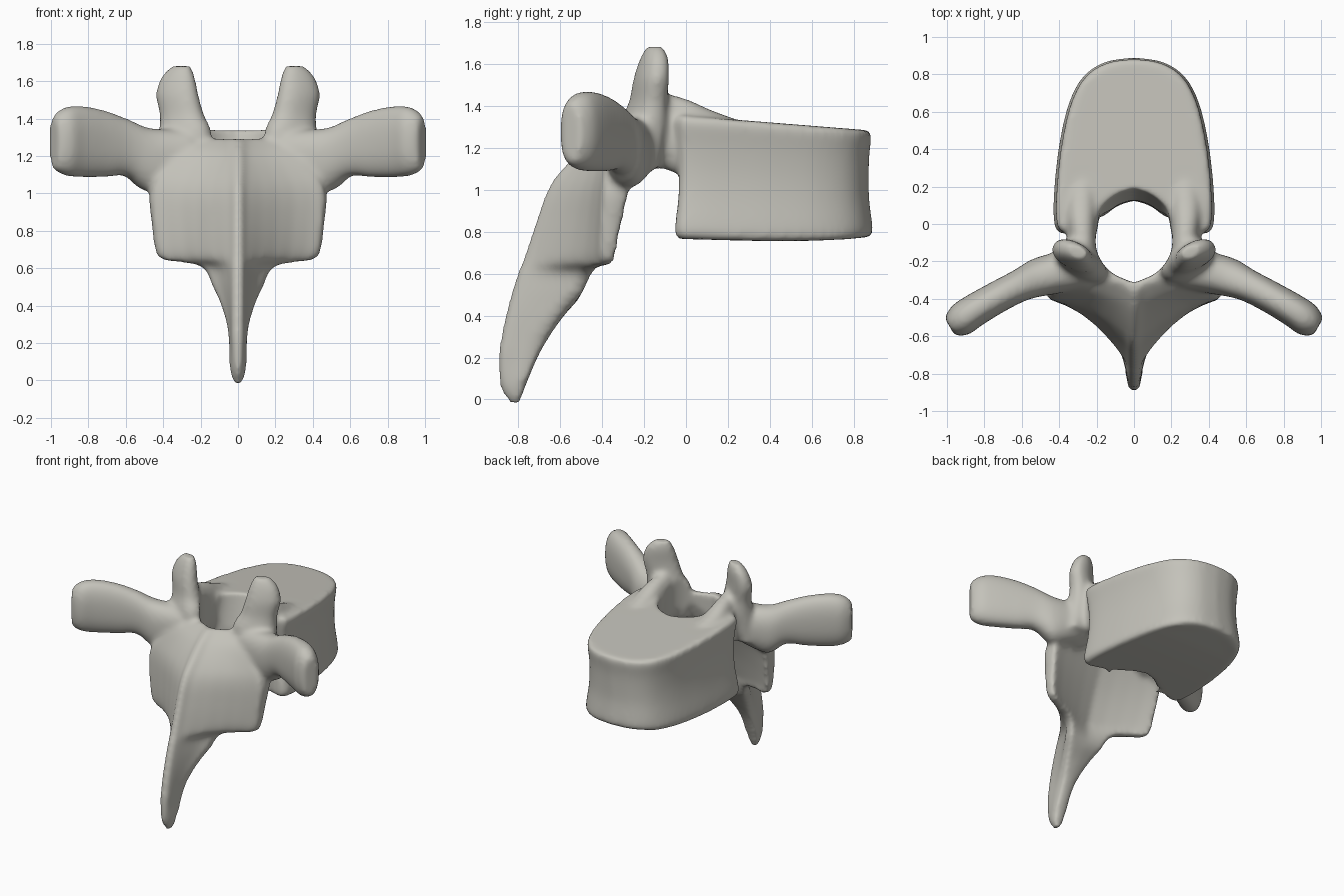
import bpy, bmesh, math
from mathutils import Vector

cube = bpy.data.objects.get("Cube")
if cube:
    bpy.data.objects.remove(cube, do_unlink=True)


def dense(rows, n=6):
    """Smoothly resample rows of numbers."""
    out = []
    for i in range(len(rows) - 1):
        a, b = rows[i], rows[i + 1]
        p = rows[max(i - 1, 0)]
        q = rows[min(i + 2, len(rows) - 1)]
        for k in range(n):
            t = k / n
            out.append([0.5 * (2 * v1 + (v2 - v0) * t + (2 * v0 - 5 * v1 + 4 * v2 - v3) * t * t
                               + (3 * v1 - v0 - 3 * v2 + v3) * t ** 3)
                        for v0, v1, v2, v3 in zip(p, a, b, q)])
    return out + [list(rows[-1])]


def loft(name, rings):
    bm = bmesh.new()
    loops = [[bm.verts.new(p) for p in ring] for ring in rings]
    n = len(loops[0])
    for lo, hi in zip(loops, loops[1:]):
        for i in range(n):
            j = (i + 1) % n
            bm.faces.new((lo[i], lo[j], hi[j], hi[i]))
    bm.faces.new(loops[0][::-1])
    bm.faces.new(loops[-1])
    bmesh.ops.triangulate(bm, faces=[f for f in bm.faces if len(f.verts) > 4])
    bmesh.ops.recalc_face_normals(bm, faces=bm.faces)
    mesh = bpy.data.meshes.new(name)
    bm.to_mesh(mesh)
    bm.free()
    obj = bpy.data.objects.new(name, mesh)
    bpy.context.collection.objects.link(obj)
    return obj


def tube(name, rows, u, v, side, n=28, power=0.85):
    """Rounded tube; each row is centre x, y, z and two half sizes along u and v."""
    u, v = Vector(u), Vector(v)
    rings = []
    for x, y, z, hu, hv in dense(rows):
        ring = []
        for k in range(n):
            a = math.tau * k / n
            c, s = math.cos(a), math.sin(a)
            p = Vector((x, y, z)) + u * hu * math.copysign(abs(c) ** power, c) \
                + v * hv * math.copysign(abs(s) ** power, s)
            ring.append((p.x * side, p.y, p.z))
        rings.append(ring)
    return loft(name, rings)


def mirrored(half):
    """Close a half outline that starts and ends on x = 0."""
    return half + [(-x, y) for x, y in half[-2:0:-1]]


parts = []

# Vertebral body: waisted drum with a slanted top
half = dense([(0, .89), (.15, .868), (.27, .79), (.35, .64), (.4, .42), (.425, .2),
              (.43, .04), (.41, -.04), (.34, -.05), (.25, 0), (.15, .05), (0, .08)], 4)
outline = mirrored([tuple(p) for p in half])
rings = []
for h, sx, sy in dense([(0, .96, .97), (.04, 1, 1), (.13, .995, .995), (.35, .95, .965),
                        (.55, .93, .96), (.75, .94, .965), (.92, .97, .985), (.97, .97, .985),
                        (1, .94, .965)], 3):
    ring = []
    for x, y in outline:
        top = 1.335 - .05 * (y - .2) / .65
        bottom = .765 - .01 * math.sin(max(y, 0) * 3.5) + .06 * max(0, y - .75)
        ring.append((x * sx, .42 + (y - .42) * sy, bottom + (top - bottom) * h))
    rings.append(ring)
parts.append(loft("vertebral_body", rings))

# Lamina flowing down into the spinous process
# z, half width, ridge y, outer rear y, outer front y, inner centre y
rows = [(1.29, .15, -.37, -.31, -.22, -.29), (1.22, .3, -.47, -.36, -.2, -.29),
        (1.1, .42, -.59, -.39, -.23, -.32), (1, .475, -.66, -.4, -.265, -.36),
        (.85, .465, -.715, -.41, -.3, -.42), (.7, .445, -.765, -.415, -.33, -.47),
        (.645, .4, -.785, -.42, -.345, -.49), (.61, .2, -.8, -.5, -.43, -.49),
        (.5, .135, -.835, -.58, -.5, -.5), (.4, .09, -.862, -.66, -.59, -.58),
        (.3, .06, -.882, -.73, -.66, -.65), (.2, .048, -.895, -.78, -.715, -.705),
        (.06, .044, -.885, -.82, -.77, -.765), (-.015, .025, -.84, -.82, -.795, -.79)]
rings = []
for z, w, ridge, rear, front, inner in dense(rows):
    r = min(.035, w * .7)
    half = [(0, ridge), (r * .7, ridge + .008), (r, ridge + .035)]
    for t in (.2, .4, .6, .8):
        half.append((r + (w - r) * t, rear + (ridge + .035 - rear) * (1 - t) ** 1.7))
    half += [(w * .97, rear + .005), (w, (rear + front) / 2), (w * .97, front)]
    half += [(w * t, inner + (front - inner) * t ** 1.2) for t in (.75, .5, .25, 0)]
    rings.append([(x, y, z) for x, y in mirrored(half)])
parts.append(loft("lamina_and_spinous_process", rings))

# Paired processes and pedicles
for side, word in ((1, "left"), (-1, "right")):
    parts.append(tube(word + "_transverse_process", [
        (.3, -.24, 1.2, .12, .14), (.48, -.28, 1.18, .11, .17), (.6, -.325, 1.245, .088, .155),
        (.72, -.385, 1.265, .085, .18), (.85, -.46, 1.277, .088, .192),
        (.93, -.515, 1.277, .088, .18), (.985, -.55, 1.27, .055, .14)],
        (.5, .87, 0), (0, 0, 1), side))
    parts.append(tube(word + "_superior_articular_process", [
        (.3, -.23, 1.1, .15, .08), (.28, -.2, 1.32, .15, .09), (.3, -.18, 1.42, .125, .075),
        (.325, -.165, 1.53, .12, .068), (.32, -.152, 1.62, .095, .056),
        (.305, -.148, 1.68, .055, .035)],
        (.9, .44, 0), (-.44, .9, 0), side))
    parts.append(tube(word + "_pedicle", [
        (.27, .28, 1.16, .1, .16), (.28, .12, 1.19, .1, .19), (.28, .02, 1.235, .09, .19),
        (.275, -.06, 1.265, .08, .185), (.28, -.14, 1.28, .09, .18), (.3, -.26, 1.2, .12, .16)],
        (1, 0, 0), (0, 0, 1), side))

# Cutter for the central canal
hole = mirrored([tuple(p) for p in dense([(0, .13), (.09, .1), (.17, .03), (.205, -.07),
                                          (.19, -.17), (.12, -.26), (0, -.315)], 4)])
canal = loft("canal_cutter", [[(x, y + (k if y > 0 else 0), z) for x, y in hole]
                              for z, k in ((.5, -.01), (1.1, 0), (1.33, .06), (1.9, .1))])
canal.hide_render = True
canal.hide_viewport = False

# Fuse the parts into one smooth bone
bpy.ops.object.select_all(action='DESELECT')
for p in parts:
    p.select_set(True)
bone = parts[0]
bpy.context.view_layer.objects.active = bone
bpy.ops.object.join()
bone.name = "vertebra"


def voxel(label):
    m = bone.modifiers.new(label, 'REMESH')
    m.mode = 'VOXEL'
    m.voxel_size = .015
    m.use_smooth_shade = True


voxel("fuse")
cut = bone.modifiers.new("canal", 'BOOLEAN')
cut.operation = 'DIFFERENCE'
cut.object = canal
voxel("refuse")
soft = bone.modifiers.new("soften", 'SMOOTH')
soft.factor = .5
soft.iterations = 9
for m in list(bone.modifiers):
    bpy.ops.object.modifier_apply(modifier=m.name)
bpy.data.objects.remove(canal, do_unlink=True)
bpy.ops.object.shade_smooth()

# Bone colour
mat = bpy.data.materials.new("warm_grey_bone")
mat.use_nodes = True
colour = (.55, .54, .49, 1)
mat.diffuse_color = colour
mat.node_tree.nodes["Principled BSDF"].inputs["Base Color"].default_value = colour
bone.data.materials.clear()
bone.data.materials.append(mat)
